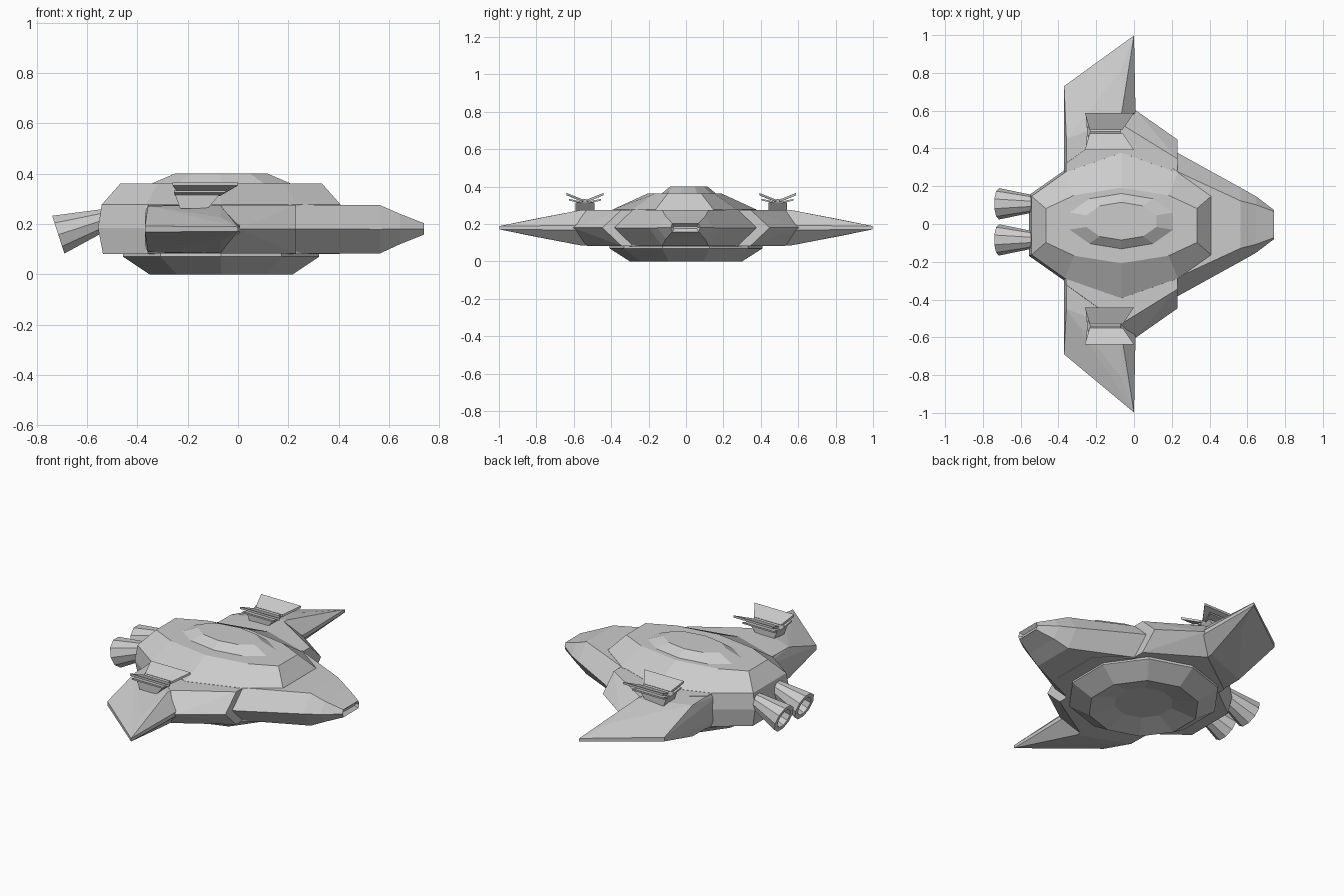
import bpy, bmesh
from math import sin, cos, pi, radians
from mathutils import Vector, Matrix

if "Cube" in bpy.data.objects:
    bpy.data.objects.remove(bpy.data.objects["Cube"])

CX = -0.067  # centre of the saucer hull along x


def finish(name, bm):
    bmesh.ops.recalc_face_normals(bm, faces=bm.faces)
    me = bpy.data.meshes.new(name)
    bm.to_mesh(me)
    bm.free()
    ob = bpy.data.objects.new(name, me)
    bpy.context.collection.objects.link(ob)
    return ob


def loft(name, rings):
    """Skin equal-length point rings and cap both ends."""
    bm = bmesh.new()
    vs = [[bm.verts.new(p) for p in r] for r in rings]
    n = len(vs[0])
    for a, b in zip(vs, vs[1:]):
        for i in range(n):
            bm.faces.new((a[i], a[(i + 1) % n], b[(i + 1) % n], b[i]))
    bm.faces.new(vs[0])
    bm.faces.new(vs[-1])
    return finish(name, bm)


def hull(name, pts):
    """Convex solid around a few corner points."""
    bm = bmesh.new()
    for p in pts:
        bm.verts.new(p)
    r = bmesh.ops.convex_hull(bm, input=bm.verts)
    junk = {g for g in r["geom_interior"] + r["geom_unused"]
            if isinstance(g, bmesh.types.BMVert)}
    bmesh.ops.delete(bm, geom=list(junk), context='VERTS')
    bmesh.ops.dissolve_limit(bm, angle_limit=radians(2), verts=bm.verts, edges=bm.edges)
    return finish(name, bm)


def deca(z, end, mid, side, cy=-0.008):
    """Ten-sided ring from its end, middle and side corners."""
    (ex, ey), (mx, my) = end, mid
    q = [(ex, ey), (mx, my), (0, side), (-mx, my), (-ex, ey)]
    q += [(-x, -y) for x, y in q]
    return [(CX + x, cy + y, z) for x, y in q]


def round_deca(z, rx, ry, cy=0.0):
    c = [(rx * cos(radians(a)), ry * sin(radians(a))) for a in (18, 54)]
    return deca(z, c[0], c[1], ry, cy)


# Main saucer hull, widest at its waist
loft("main_hull", [
    deca(0.08, (0.47, 0.15), (0.30, 0.28), 0.385),
    deca(0.185, (0.49, 0.16), (0.305, 0.29), 0.40),
    deca(0.277, (0.475, 0.155), (0.30, 0.28), 0.385),
    deca(0.362, (0.40, 0.09), (0.25, 0.16), 0.20)])

# Raised dome on top
loft("top_dome", [round_deca(0.355, 0.305, 0.155, 0.015),
                  round_deca(0.40, 0.195, 0.10, 0.015)])

# Underside dish with a shallow recess
loft("belly_dish", [round_deca(0.10, 0.41, 0.41),
                    round_deca(0.07, 0.41, 0.41),
                    round_deca(0.0, 0.30, 0.30),
                    round_deca(0.035, 0.16, 0.16)])


# Nose: tapering six-sided section ending in a notched tip
def hexa(x, flat, wide, zb, zt, cy=-0.003):
    zm = (zb + zt) / 2
    return [(x, cy + y, z) for y, z in ((wide, zm), (flat, zt), (-flat, zt),
                                        (-wide, zm), (-flat, zb), (flat, zb))]


loft("nose", [hexa(0.20, 0.30, 0.40, 0.083, 0.277),
              hexa(0.23, 0.28, 0.38, 0.083, 0.277),
              hexa(0.565, 0.125, 0.195, 0.083, 0.275),
              hexa(0.645, 0.105, 0.15, 0.12, 0.24),
              hexa(0.74, 0.07, 0.078, 0.158, 0.203),
              hexa(0.722, 0.06, 0.066, 0.175, 0.187)])

T, B, M = 0.276, 0.083, 0.18
for side, s, rear in (("left", 1, 0.73), ("right", -1, 0.69)):
    # Wing root block with a bevelled front flank
    root = []
    for z in (T, B):
        root += [(-0.36, 0, z), (0.23, 0, z), (0.23, 0.345, z),
                 (-0.07, 0.53, z), (-0.36, 0.32, z)]
    root += [(0.23, 0.447, M), (0.005, 0.605, M), (-0.37, 0.36, M)]
    hull(side + "_wing_root", [(x, s * y, z) for x, y, z in root])

    # Swept wing thinning towards the tip
    wing = []
    for d in (1, -1):
        wing += [(-0.358, 0.2, M + d * 0.096), (-0.358, 0.45, M + d * 0.092),
                 (-0.07, 0.2, M + d * 0.096), (-0.07, 0.56, M + d * 0.095),
                 (-0.07, 0.81, M + d * 0.047), (0.0, 0.998, M + d * 0.009),
                 (-0.37, rear, M + d * 0.012), (0.008, 0.60, M + d * 0.012),
                 (-0.37, 0.2, M + d * 0.07)]
    hull(side + "_wing", [(x, s * y, z) for x, y, z in wing])

    # Wing-top pedestal carrying a pair of raised fins
    cy = 0.49 if s > 0 else -0.54
    ped = []
    for y in (-0.05, 0.05):
        ped += [(-0.23, cy + y, 0.262), (-0.12, cy + y, 0.262),
                (-0.25, cy + y, 0.315), (-0.075, cy + y, 0.315)]
    ped += [(-0.23, cy, 0.335), (-0.07, cy, 0.335)]
    hull(side + "_pedestal", ped)
    for tag, f in (("outer", s), ("inner", -s)):
        fin = []
        for dz in (0, 0.013):
            fin += [(-0.235, cy + f * 0.01, 0.318 + dz), (-0.06, cy + f * 0.01, 0.318 + dz),
                    (-0.235, cy + f * 0.05, 0.333 + dz), (-0.05, cy + f * 0.05, 0.333 + dz),
                    (-0.26, cy + f * 0.098, 0.353 + dz), (0.0, cy + f * 0.098, 0.353 + dz)]
        hull(f"{side}_{tag}_fin", fin)
        # Lower vane under each fin
        vane = []
        for dz in (0, 0.009):
            vane += [(-0.25, cy + f * 0.02, 0.312 + dz), (-0.07, cy + f * 0.02, 0.312 + dz),
                     (-0.255, cy + f * 0.085, 0.325 + dz), (-0.05, cy + f * 0.085, 0.325 + dz)]
        hull(f"{side}_{tag}_vane", vane)

    # Hollow flared engine nozzle, angled downwards
    ey = 0.107 if s > 0 else -0.084
    axis = Vector((-cos(radians(18)), 0, -sin(radians(18))))
    up = Vector((axis.z, 0, -axis.x))
    start = Vector((-0.52, ey, 0.221))
    rings = [[start + axis * d + r * (Vector((0, cos(a), 0)) + up * sin(a))
              for a in (2 * pi * i / 10 for i in range(10))]
             for d, r in ((0, 0.043), (0.205, 0.083), (0.205, 0.056), (0.06, 0.035))]
    loft(side + "_engine", rings)
